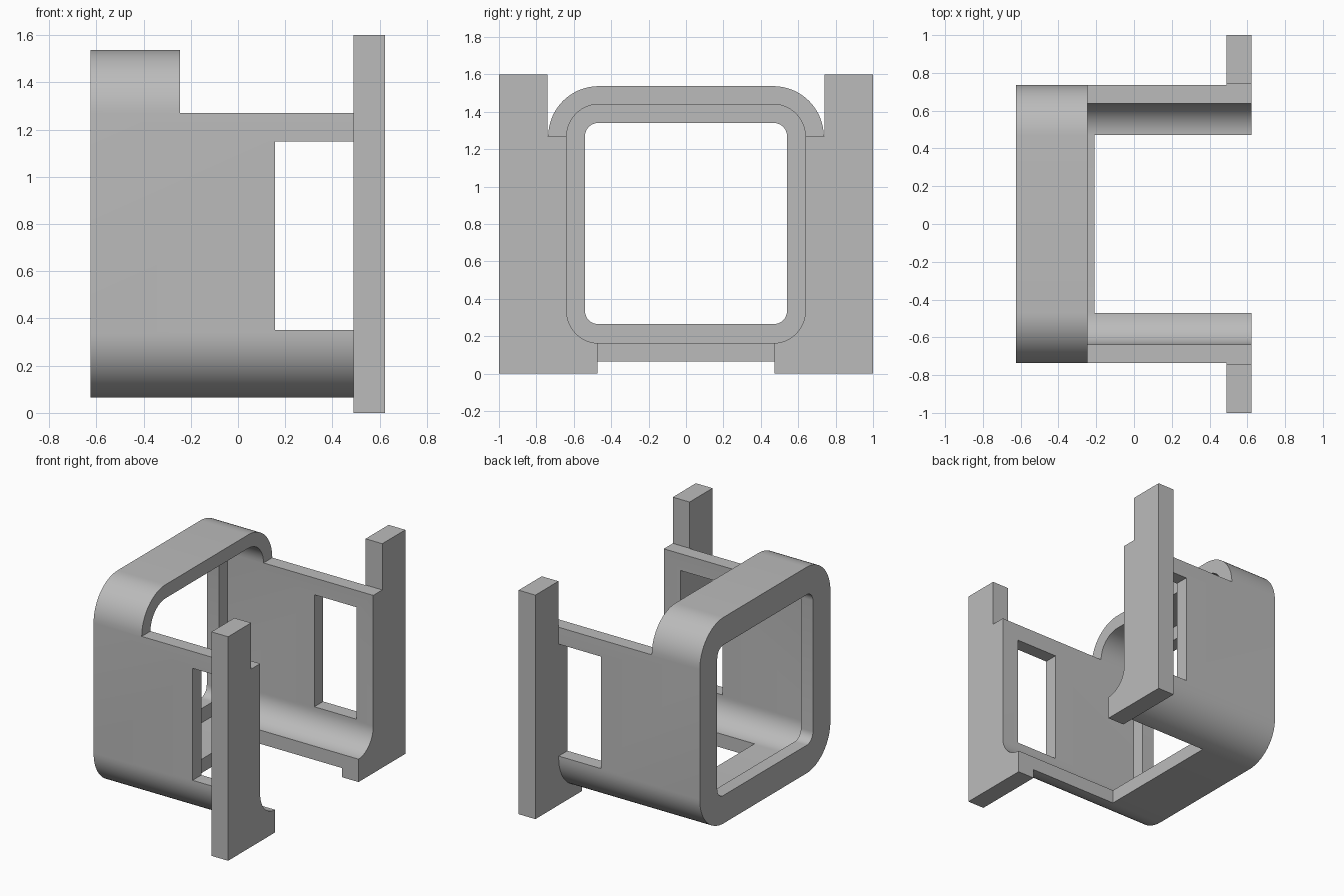
import bpy, bmesh, math

cube = bpy.data.objects.get("Cube")
if cube:
    bpy.data.objects.remove(cube, do_unlink=True)

gray = bpy.data.materials.new("plain gray")
gray.use_nodes = True
gray.diffuse_color = (0.5, 0.5, 0.5, 1)
gray.node_tree.nodes["Principled BSDF"].inputs["Base Color"].default_value = gray.diffuse_color


def prism(name, x0, x1, half_y, z0, z1, radius=0.0, steps=16):
    """Rectangle in y and z, with optional round corners, extruded along x."""
    if radius:
        points = []
        corners = [(1, 1), (-1, 1), (-1, -1), (1, -1)]
        for i, (sy, sz) in enumerate(corners):
            cy = sy * (half_y - radius)
            cz = z1 - radius if sz > 0 else z0 + radius
            for k in range(steps + 1):
                a = math.pi / 2 * (i + k / steps)
                points.append((cy + radius * math.cos(a), cz + radius * math.sin(a)))
    else:
        points = [(half_y, z1), (-half_y, z1), (-half_y, z0), (half_y, z0)]
    bm = bmesh.new()
    face = bm.faces.new([bm.verts.new((x0, y, z)) for y, z in points])
    new = bmesh.ops.extrude_face_region(bm, geom=[face])["geom"]
    bmesh.ops.translate(bm, vec=(x1 - x0, 0, 0),
                        verts=[v for v in new if isinstance(v, bmesh.types.BMVert)])
    bmesh.ops.recalc_face_normals(bm, faces=bm.faces)
    mesh = bpy.data.meshes.new(name)
    bm.to_mesh(mesh)
    bm.free()
    mesh.materials.append(gray)
    obj = bpy.data.objects.new(name, mesh)
    bpy.context.collection.objects.link(obj)
    return obj


def combine(target, other, operation):
    other.hide_render = True
    mod = target.modifiers.new(other.name, 'BOOLEAN')
    mod.operation = operation
    mod.solver = 'EXACT'
    mod.object = other
    bpy.context.view_layer.objects.active = target
    bpy.ops.object.modifier_apply(modifier=mod.name)
    bpy.data.objects.remove(other, do_unlink=True)


# Rounded sleeve with a window in each side wall
bracket = prism("bracket", -0.625, 0.6, 0.737, 0.065, 1.537, 0.27)
combine(bracket, prism("side_windows", 0.157, 0.52, 0.9, 0.35, 1.15), 'DIFFERENCE')

# Mounting plate that becomes the two flanges
combine(bracket, prism("flange_plate", 0.49, 0.622, 1.0, 0.0, 1.6), 'UNION')

# Hollow interior, leaving a lip around the end opening
combine(bracket, prism("interior", -0.53, 1.0, 0.638, 0.163, 1.44, 0.172), 'DIFFERENCE')
combine(bracket, prism("end_opening", -1.0, 0.0, 0.54, 0.265, 1.34, 0.07, 8), 'DIFFERENCE')

# Open top and floor slot
combine(bracket, prism("open_top", -0.245, 1.0, 0.74, 1.27, 2.0), 'DIFFERENCE')
combine(bracket, prism("floor_slot", -0.21, 1.0, 0.472, -0.5, 0.5), 'DIFFERENCE')

# Smooth rounded corners with crisp edges
bpy.ops.object.select_all(action='DESELECT')
bracket.select_set(True)
bpy.context.view_layer.objects.active = bracket
bpy.ops.object.shade_smooth_by_angle(angle=math.radians(30))
